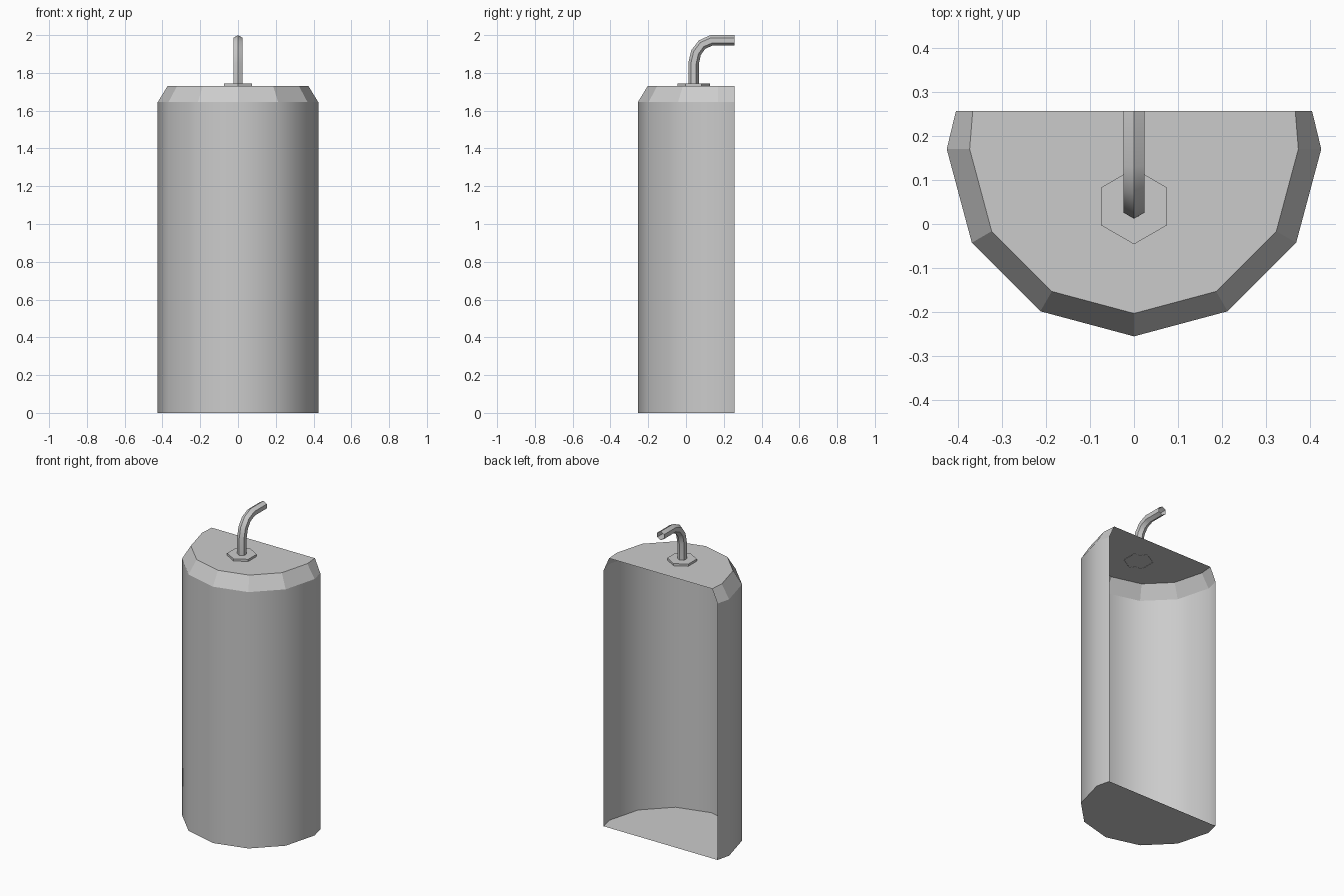
import bpy, bmesh
from math import sin, cos, pi, atan2, radians
from mathutils import Vector

if "Cube" in bpy.data.objects:
    bpy.data.objects.remove(bpy.data.objects["Cube"])

CUT = 0.257      # flat plane of the open back
CY = 0.17        # centre of the twelve-sided body


def make_object(name, bm):
    mesh = bpy.data.meshes.new(name)
    bm.to_mesh(mesh)
    bm.free()
    obj = bpy.data.objects.new(name, mesh)
    bpy.context.collection.objects.link(obj)
    return obj


def bridge(bm, a, b, closed=True, smooth=False):
    n = len(a)
    for i in range(n if closed else n - 1):
        j = (i + 1) % n
        bm.faces.new((a[i], a[j], b[j], b[i])).smooth = smooth


# Half tank shell: open back, smooth wall, flat chamfer, top and bottom plates
def outline(bm, r, end_x, z):
    pts = [(r * cos(a), CY + r * sin(a)) for a in (-pi + i * pi / 6 for i in range(7))]
    pts = [(-end_x, CUT)] + pts + [(end_x, CUT)]
    return [bm.verts.new((x, y, z)) for x, y in pts]


bm = bmesh.new()
base = outline(bm, 0.425, 0.404, 0)
shoulder = outline(bm, 0.425, 0.404, 1.645)
rim = outline(bm, 0.373, 0.366, 1.73)
bridge(bm, base, shoulder, closed=False, smooth=True)
bridge(bm, shoulder, rim, closed=False)
bm.faces.new(rim)
bm.faces.new(base[::-1])
make_object("half_tank_shell", bm)

# Hexagonal flange under the pipe
bm = bmesh.new()
rings = [[bm.verts.new((0.086 * cos(a), 0.04 + 0.086 * sin(a), z))
          for a in (pi / 6 + k * pi / 3 for k in range(6))] for z in (1.728, 1.744)]
bridge(bm, *rings)
bm.faces.new(rings[1])
make_object("pipe_flange", bm)

# Six-sided pipe swept along a bent path in the yz plane, open at the end
path = [Vector(p) for p in ((0.04, 1.73), (0.04, 1.85), (0.053, 1.907),
                            (0.085, 1.95), (0.135, 1.972), (CUT, 1.972))]
bm = bmesh.new()
rings = []
for i, p in enumerate(path):
    d_in = (p - path[max(i - 1, 0)]).normalized()
    d_out = (path[min(i + 1, len(path) - 1)] - p).normalized()
    d = (d_in + d_out).normalized()
    out = Vector((d.y, -d.x))
    ring = []
    for k in range(6):
        a = k * pi / 3
        q = p + out * 0.028 * cos(a)
        ring.append(bm.verts.new((0.028 * sin(a), q.x, q.y)))
    rings.append(ring)
for a, b in zip(rings, rings[1:]):
    bridge(bm, a, b)
bmesh.ops.recalc_face_normals(bm, faces=bm.faces)
pipe = make_object("outlet_pipe", bm)
bpy.context.view_layer.objects.active = pipe
pipe.select_set(True)
bpy.ops.object.shade_smooth_by_angle(angle=radians(40))
